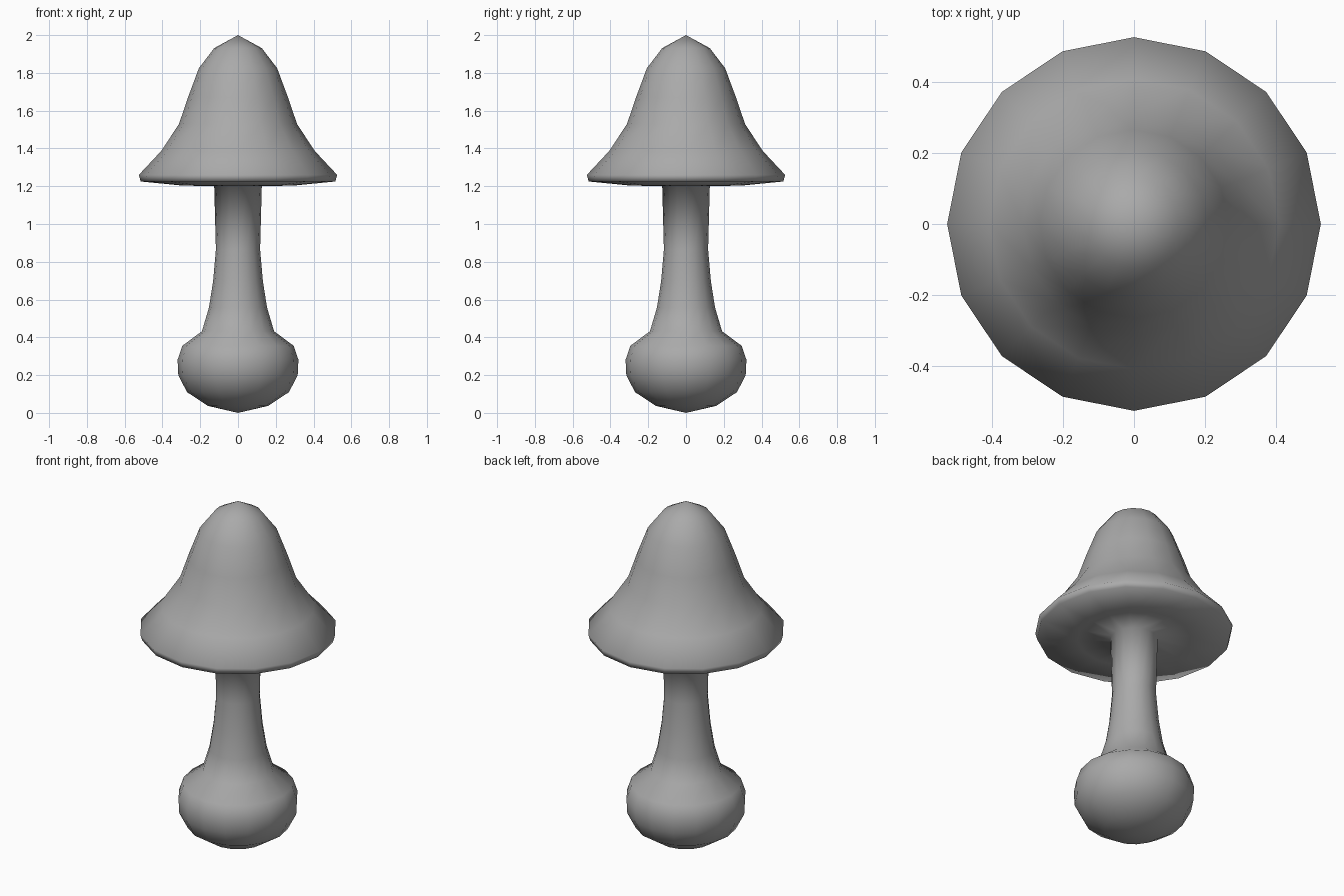
import bpy
import bmesh
import math

SIDES = 16

cube = bpy.data.objects.get("Cube")
if cube:
    bpy.data.objects.remove(cube, do_unlink=True)

# Single flat colour
grey = bpy.data.materials.new("plain grey")
grey.use_nodes = True
grey.diffuse_color = (0.4, 0.4, 0.4, 1)
grey.node_tree.nodes["Principled BSDF"].inputs["Base Color"].default_value = (0.4, 0.4, 0.4, 1)

# Half profiles as (radius, height), from the bottom up
bulb = [(0.159, 0.037), (0.27, 0.11), (0.316, 0.2), (0.32, 0.281), (0.295, 0.355)]
stem = [(0.191, 0.432), (0.154, 0.557), (0.132, 0.695), (0.117, 0.865), (0.126, 1.2)]
cap = [(0.3, 1.204), (0.515, 1.225), (0.525, 1.26), (0.408, 1.385), (0.313, 1.528),
       (0.265, 1.67), (0.207, 1.825), (0.126, 1.931)]


def lathe(name, profile, bottom, top, material):
    """Turn a half profile about z and close it with a point at each end."""
    bm = bmesh.new()
    rings = []
    for radius, height in profile:
        ring = []
        for i in range(SIDES):
            a = math.tau * i / SIDES
            ring.append(bm.verts.new((radius * math.cos(a), radius * math.sin(a), height)))
        rings.append(ring)
    low = bm.verts.new((0, 0, bottom))
    high = bm.verts.new((0, 0, top))
    for i in range(SIDES):
        j = (i + 1) % SIDES
        bm.faces.new((low, rings[0][j], rings[0][i]))
        bm.faces.new((high, rings[-1][i], rings[-1][j]))
        for a, b in zip(rings, rings[1:]):
            bm.faces.new((a[i], a[j], b[j], b[i]))
    bmesh.ops.recalc_face_normals(bm, faces=bm.faces)
    for face in bm.faces:
        face.smooth = True
    mesh = bpy.data.meshes.new(name)
    bm.to_mesh(mesh)
    bm.free()
    mesh.materials.append(material)
    obj = bpy.data.objects.new(name, mesh)
    bpy.context.collection.objects.link(obj)
    return obj


# Bulb, stem and cap form one continuous smooth surface
lathe("mushroom", bulb + stem + cap, 0, 2, grey)
